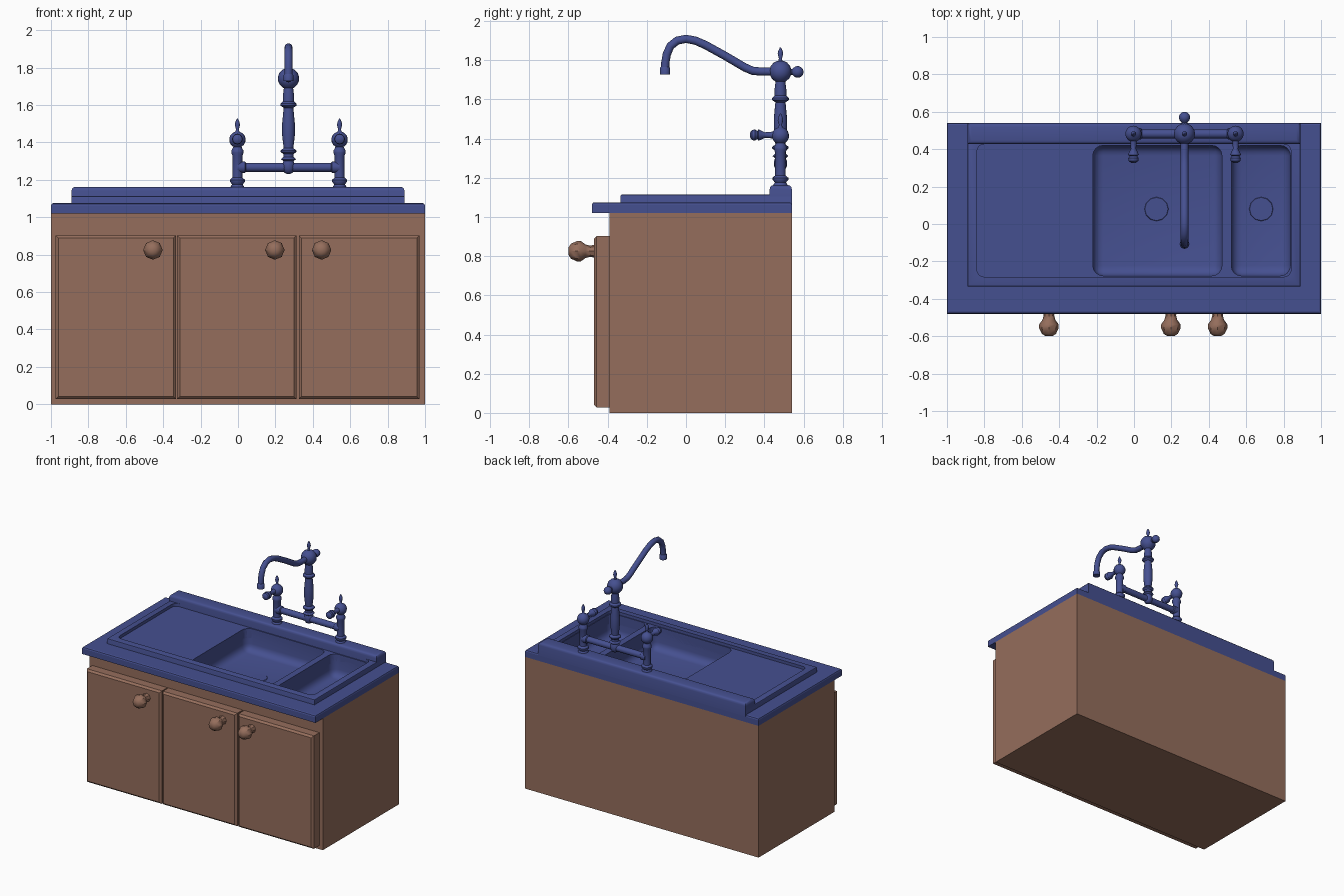
import bpy, bmesh, math
from mathutils import Vector

if "Cube" in bpy.data.objects:
    bpy.data.objects.remove(bpy.data.objects["Cube"])


def material(name, rgb):
    m = bpy.data.materials.new(name)
    m.diffuse_color = (*rgb, 1)
    m.use_nodes = True
    m.node_tree.nodes["Principled BSDF"].inputs["Base Color"].default_value = m.diffuse_color
    return m


BLUE = material("blue_enamel", (0.06, 0.08, 0.28))
BROWN = material("brown_wood", (0.30, 0.155, 0.107))


def finish(name, bm, mat, smooth=True):
    bmesh.ops.recalc_face_normals(bm, faces=bm.faces)
    me = bpy.data.meshes.new(name)
    bm.to_mesh(me)
    bm.free()
    ob = bpy.data.objects.new(name, me)
    bpy.context.collection.objects.link(ob)
    me.materials.append(mat)
    if smooth:
        bpy.ops.object.select_all(action='DESELECT')
        bpy.context.view_layer.objects.active = ob
        ob.select_set(True)
        bpy.ops.object.shade_smooth_by_angle(angle=math.radians(40))
    return ob


def box(name, lo, hi, mat, bevel=0, segs=2, pick=lambda e: True, smooth=False):
    lo, hi = Vector(lo), Vector(hi)
    bm = bmesh.new()
    bmesh.ops.create_cube(bm, size=1)
    for v in bm.verts:
        v.co = (lo + hi) / 2 + v.co * (hi - lo)
    if bevel:
        edges = [e for e in bm.edges if pick(e)]
        bmesh.ops.bevel(bm, geom=edges, offset=bevel, segments=segs,
                        profile=0.5, affect='EDGES', clamp_overlap=True)
    return finish(name, bm, mat, smooth)


def lathe(name, profile, origin, axis, mat, sides=16, smooth=True):
    """Turn (radius, distance along axis) points around an axis."""
    rot = Vector((0, 0, 1)).rotation_difference(Vector(axis)).to_matrix()
    bm = bmesh.new()
    rings = []
    for r, h in profile:
        rings.append([bm.verts.new(Vector(origin) + rot @ Vector(
            (r * math.cos(2 * math.pi * i / sides), r * math.sin(2 * math.pi * i / sides), h)))
            for i in range(sides)])
    for a, b in zip(rings, rings[1:]):
        for i in range(sides):
            j = (i + 1) % sides
            bm.faces.new((a[i], a[j], b[j], b[i]))
    bm.faces.new(rings[0])
    bm.faces.new(rings[-1])
    return finish(name, bm, mat, smooth)


def ball(r, centre, a0=-60, a1=75, n=7):
    """Profile points for a ball in the middle of a turned part."""
    angs = [math.radians(a0 + (a1 - a0) * i / (n - 1)) for i in range(n)]
    return [(r * math.cos(a), centre + r * math.sin(a)) for a in angs]


def cut(ob, cutters):
    bpy.context.view_layer.objects.active = ob
    for c in cutters:
        m = ob.modifiers.new("cut", 'BOOLEAN')
        m.object, m.operation, m.solver = c, 'DIFFERENCE', 'EXACT'
        bpy.ops.object.modifier_apply(modifier=m.name)


# Cabinet, open at the top so the bowls can sink into it
cabinet = box("cabinet", (-1, -0.39, 0), (1, 0.54, 1.02), BROWN)
bm = bmesh.new()
bm.from_mesh(cabinet.data)
bmesh.ops.delete(bm, geom=[f for f in bm.faces if f.normal.z > 0.9], context='FACES_ONLY')
bm.to_mesh(cabinet.data)
bm.free()

# Doors with chamfered fronts, and faceted knobs
for side, x0, x1, knob in (("left", -0.975, -0.332, -0.455),
                           ("middle", -0.325, 0.313, 0.197),
                           ("right", 0.325, 0.97, 0.447)):
    box(side + "_door", (x0, -0.47, 0.028), (x1, -0.388, 0.903), BROWN, 0.014, 1,
        lambda e: all(v.co.y < -0.45 for v in e.verts))
    lathe(side + "_door_knob",
          [(0.034, 0), (0.028, 0.02), (0.034, 0.045), (0.052, 0.07),
           (0.052, 0.09), (0.038, 0.12), (0.018, 0.133)],
          (knob, -0.467, 0.825), (0, -1, 0), BROWN, 8)

# Worktop and sink
worktop = box("worktop", (-1, -0.48, 1.02), (1, 0.54, 1.075), BLUE, 0.012, 2,
              lambda e: all(v.co.z > 1.07 for v in e.verts))
sink = box("sink", (-0.89, -0.335, 0.9), (0.89, 0.535, 1.115), BLUE, 0.01, 2,
           lambda e: all(v.co.z > 1.1 for v in e.verts))
recess = box("recess_cutter", (-0.84, -0.283, 1.092), (0.84, 0.427, 1.4), BLUE, 0.04, 4,
             lambda e: abs(e.verts[0].co.z - e.verts[1].co.z) > 0.1)
bowls = [box(n, (x0, -0.277, 0.92), (x1, 0.42, 1.4), BLUE, 0.055, 4)
         for n, x0, x1 in (("large_bowl_cutter", -0.22, 0.47), ("small_bowl_cutter", 0.52, 0.836))]
cut(sink, [recess] + bowls)
cut(worktop, [recess] + bowls)
for c in [recess] + bowls:
    bpy.data.objects.remove(c)
bpy.ops.object.select_all(action='DESELECT')
sink.select_set(True)
bpy.context.view_layer.objects.active = sink
bpy.ops.object.shade_smooth_by_angle(angle=math.radians(40))

box("tap_ledge", (-0.89, 0.427, 1.03), (0.89, 0.54, 1.163), BLUE, 0.022, 3,
    lambda e: all(v.co.z > 1.1 for v in e.verts), True)
for side, x in (("large", 0.12), ("small", 0.68)):
    lathe(side + "_drain", [(0.065, 0), (0.062, 0.004)], (x, 0.08, 0.919), (0, 0, 1), BLUE, 12)

# Tap: two side posts with levers, joined by a bridge
TY, CX = 0.482, 0.27
lever = [(0.018, 0.03), (0.016, 0.055), (0.014, 0.08), (0.024, 0.10), (0.029, 0.112),
         (0.02, 0.118), (0.028, 0.13), (0.026, 0.145), (0.012, 0.155)]


def finial(z):
    return [(0.01, z), (0.008, z + 0.012), (0.014, z + 0.035), (0.011, z + 0.05), (0.003, z + 0.068)]


for side, s in (("left", -1), ("right", 1)):
    x = CX + s * 0.273
    lathe(side + "_tap_post",
          [(0.036, 1.155), (0.036, 1.165), (0.028, 1.175), (0.04, 1.19), (0.04, 1.2),
           (0.027, 1.212), (0.027, 1.33), (0.033, 1.345), (0.033, 1.355), (0.025, 1.37)]
          + ball(0.044, 1.415) + finial(1.459), (x, TY, 0), (0, 0, 1), BLUE)
    lathe(side + "_lever", lever, (x, TY, 1.418), (0, -1, 0), BLUE, 12)
lathe("bridge", [(0.031, 0), (0.031, 0.04), (0.024, 0.045), (0.024, 0.501),
                 (0.031, 0.506), (0.031, 0.546)], (CX - 0.273, TY, 1.267), (1, 0, 0), BLUE)

# Centre column and rear knob
lathe("centre_column",
      [(0.01, 1.232), (0.024, 1.24), (0.033, 1.26), (0.033, 1.285), (0.027, 1.3),
       (0.04, 1.31), (0.028, 1.322), (0.028, 1.338), (0.042, 1.35), (0.042, 1.357),
       (0.026, 1.37), (0.034, 1.44), (0.034, 1.5), (0.026, 1.585), (0.043, 1.597),
       (0.043, 1.607), (0.03, 1.62), (0.03, 1.65), (0.025, 1.69)]
      + ball(0.057, 1.742) + finial(1.797), (CX, TY, 0), (0, 0, 1), BLUE)
lathe("rear_knob", [(0.018, 0.04), (0.015, 0.06)] + ball(0.03, 0.088, -55, 80),
      (CX, TY, 1.74), (0, 1, 0), BLUE, 12)

# Swan neck spout swept along a path
cu = bpy.data.curves.new("spout_path", 'CURVE')
cu.dimensions = '3D'
cu.bevel_depth, cu.bevel_resolution, cu.use_fill_caps = 0.021, 4, True
pts = [(0.46, 1.742), (0.38, 1.742), (0.34, 1.746), (0.3, 1.763), (0.2, 1.822), (0.1, 1.877),
       (0.05, 1.899), (0, 1.909), (-0.045, 1.9), (-0.08, 1.872), (-0.098, 1.83),
       (-0.106, 1.785), (-0.107, 1.74)]
sp = cu.splines.new('POLY')
sp.points.add(len(pts) - 1)
for p, (y, z) in zip(sp.points, pts):
    p.co = (CX, y, z, 1)
spout = bpy.data.objects.new("spout", cu)
bpy.context.collection.objects.link(spout)
cu.materials.append(BLUE)
lathe("spout_nozzle", [(0.026, 1.728), (0.026, 1.76), (0.021, 1.766)],
      (CX, -0.107, 0), (0, 0, 1), BLUE)
